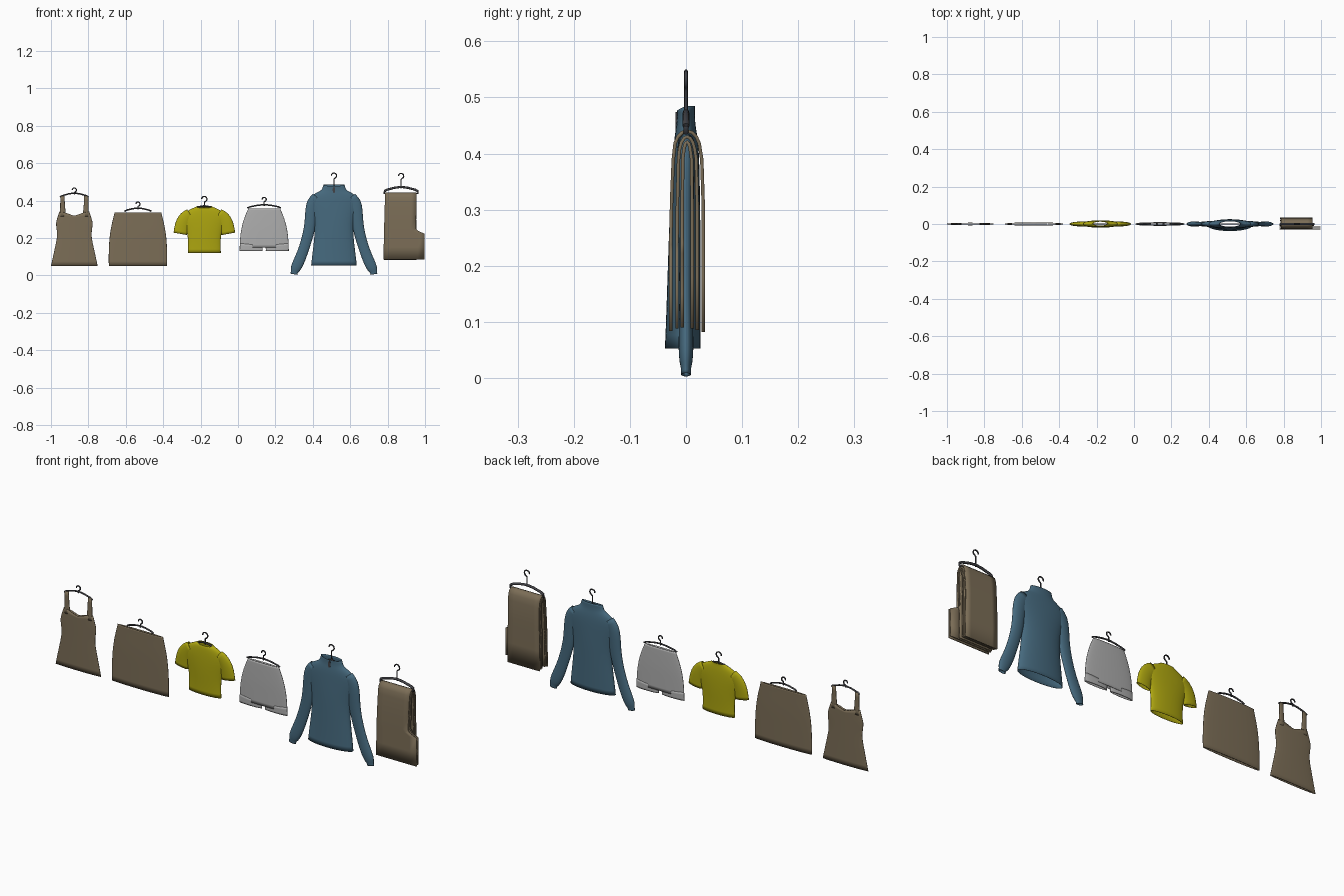
import bpy, bmesh, math
from mathutils import Vector

if "Cube" in bpy.data.objects:
    bpy.data.objects.remove(bpy.data.objects["Cube"])


def mat(name, r, g, b):
    m = bpy.data.materials.new(name)
    m.diffuse_color = (r, g, b, 1)
    m.use_nodes = True
    m.node_tree.nodes["Principled BSDF"].inputs["Base Color"].default_value = m.diffuse_color
    return m


BROWN = mat("brown_cloth", .20, .155, .095)
YELLOW = mat("yellow_cloth", .42, .38, .005)
GREY = mat("grey_cloth", .42, .42, .42)
BLUE = mat("blue_cloth", .06, .14, .205)
DARK = mat("dark_hanger", .055, .055, .062)


def finish(bm, name, material, thick, subdiv=1):
    bmesh.ops.recalc_face_normals(bm, faces=bm.faces)
    me = bpy.data.meshes.new(name)
    bm.to_mesh(me)
    bm.free()
    me.materials.append(material)
    ob = bpy.data.objects.new(name, me)
    bpy.context.collection.objects.link(ob)
    if subdiv:
        s = ob.modifiers.new("smooth", 'SUBSURF')
        s.levels = s.render_levels = subdiv
    s = ob.modifiers.new("cloth", 'SOLIDIFY')
    s.thickness, s.offset = thick, 0
    for p in me.polygons:
        p.use_smooth = True
    return ob


def tube(name, material, cx, rows, rim=None, n=32, side=1, thick=.0015):
    """Open cloth tube; rows are (x, z, half width, half depth, y centre)."""
    bm = bmesh.new()
    rings = []
    for i, (x, z, w, d, y) in enumerate(rows):
        a, b = rows[max(i - 1, 0)], rows[min(i + 1, len(rows) - 1)]
        t = Vector((b[0] - a[0], b[1] - a[1])).normalized()
        ring = []
        for k in range(n):
            an = 2 * math.pi * k / n
            c, s = math.cos(an), math.sin(an)
            dz = rim(c, s) if rim and i == len(rows) - 1 else 0
            ring.append(bm.verts.new((cx + side * (x + t.y * w * c), y + d * s,
                                      z - t.x * w * c + dz)))
        rings.append(ring)
    for a, b in zip(rings, rings[1:]):
        for k in range(n):
            bm.faces.new((a[k], a[(k + 1) % n], b[(k + 1) % n], b[k]))
    return finish(bm, name, material, thick)


def body(name, material, cx, rows, rim=None):
    """Upright tube from rows (z, half width, half depth, y centre)."""
    return tube(name, material, cx, [(0, z, w, d, y) for z, w, d, y in rows], rim)


def hanger(name, cx, neck, top, w, drop, r=.004, bar=None):
    cu = bpy.data.curves.new(name, 'CURVE')
    cu.dimensions = '3D'
    cu.bevel_depth, cu.bevel_resolution, cu.use_fill_caps = 1, 2, True

    def line(pts, rad):
        sp = cu.splines.new('POLY')
        sp.points.add(len(pts) - 1)
        for p, (x, z) in zip(sp.points, pts):
            p.co = (cx + x, 0, z, 1)
            p.radius = rad
    # stem and hook
    q = .014 if top - neck > .05 else .011
    hook = [(0, neck - .008), (0, top - 2.5 * q)]
    for k in range(13):
        a = math.radians(-70 + k * 21)
        hook.append((q * math.cos(a), top - .003 - q + q * math.sin(a)))
    line(hook, .0032)
    # sloping arms
    line([(-w, neck - drop), (-w * .85, neck - drop * .65), (-w * .4, neck - drop * .2),
          (0, neck), (w * .4, neck - drop * .2), (w * .85, neck - drop * .65),
          (w, neck - drop)], r)
    if bar:
        line([(-w, neck - drop), (-w, bar), (w, bar), (w, neck - drop)], r * .8)
    ob = bpy.data.objects.new(name, cu)
    bpy.context.collection.objects.link(ob)
    cu.materials.append(DARK)


# Camisole with straps
C = -.875
body("camisole", BROWN, C, [(.05, .125, .006, 0), (.10, .114, .006, 0), (.15, .103, .006, 0),
     (.19, .094, .006, 0), (.22, .091, .006, 0), (.25, .095, .006, 0), (.28, .099, .006, 0),
     (.30, .093, .006, 0), (.318, .08, .006, 0)], lambda c, s: .022 * min(1, abs(c) * 1.3))
for sd in (-1, 1):
    tube("camisole_strap", BROWN, C, [(.061, .315, .018, .005, 0), (.062, .345, .014, .004, 0),
         (.063, .38, .012, .004, 0), (.064, .425, .011, .004, 0)], n=12, side=sd)
hanger("camisole_hanger", C, .44, .47, .077, .022)

# Skirt
C = -.535
body("skirt", BROWN, C, [(.05, .156, .008, 0), (.10, .157, .008, 0), (.17, .155, .008, 0),
     (.23, .149, .008, 0), (.28, .139, .007, 0), (.325, .127, .006, 0), (.337, .125, .006, 0)])
hanger("skirt_hanger", C, .36, .395, .072, .018)

# Cropped tee with short sleeves
C = -.18
body("tee", YELLOW, C, [(.12, .088, .017, 0), (.16, .086, .017, 0), (.20, .087, .018, 0),
     (.24, .094, .019, 0), (.28, .106, .019, 0), (.315, .112, .018, 0), (.342, .095, .016, 0),
     (.356, .068, .014, 0), (.364, .048, .012, .001), (.367, .038, .011, .002)],
     lambda c, s: .003 + .016 * min(0, s))
for sd in (-1, 1):
    tube("tee_sleeve", YELLOW, C, [(.075, .327, .030, .012, 0), (.098, .312, .036, .012, 0),
         (.117, .282, .037, .012, 0), (.124, .25, .037, .011, 0), (.129, .222, .036, .010, 0)],
         n=20, side=sd)
hanger("tee_hanger", C, .372, .425, .07, .025)

# Shorts with two short legs
C = .14
body("shorts", GREY, C, [(.148, .131, .009, 0), (.18, .130, .009, 0), (.22, .127, .009, 0),
     (.26, .120, .009, 0), (.30, .109, .008, 0), (.34, .093, .007, 0), (.358, .084, .006, 0)])
for sd in (-1, 1):
    tube("shorts_leg", GREY, C, [(.070, .13, .062, .008, 0), (.070, .145, .0615, .008, 0),
         (.068, .165, .062, .008, 0)], n=20, side=sd)
hanger("shorts_hanger", C, .378, .42, .09, .018)

# High-neck sweater
C = .513
body("sweater", BLUE, C, [(.053, .122, .031, -.006), (.10, .117, .030, -.005),
     (.16, .109, .029, -.004), (.22, .103, .028, -.003), (.28, .102, .027, -.002),
     (.34, .115, .025, -.001), (.39, .130, .023, 0), (.42, .124, .021, 0),
     (.44, .098, .018, 0), (.452, .068, .016, 0), (.468, .060, .015, 0),
     (.485, .056, .015, 0)], lambda c, s: .008 * min(0, s))
for sd in (-1, 1):
    tube("sweater_sleeve", BLUE, C, [(.09, .418, .028, .014, 0), (.112, .39, .036, .015, 0),
         (.121, .34, .033, .014, 0), (.126, .28, .030, .013, 0), (.137, .22, .029, .012, 0),
         (.158, .15, .027, .011, 0), (.180, .09, .029, .012, 0), (.199, .05, .029, .013, 0),
         (.209, .028, .024, .011, 0), (.212, .018, .018, .008, 0), (.214, .006, .018, .008, 0)],
         n=20, side=sd)
hanger("sweater_hanger", C, .472, .55, .09, .05)
# keyhole opening at the front of the neck
bpy.ops.mesh.primitive_cylinder_add(vertices=16, radius=1, depth=.006,
                                    location=(C, -.0155, .457), rotation=(math.pi / 2, 0, 0))
key = bpy.context.object
key.name = "neck_keyhole"
key.scale = (.007, .017, 1)
key.data.materials.append(DARK)

# Trousers folded in layers over the hanger bar
for i, (h, top, low) in enumerate(((.029, .440, .084), (.018, .430, .088), (.009, .421, .09))):
    wide = .998 if i < 2 else .955
    x0, y = .785, .002
    path = [(-h, low, .778, wide), (-h, .15, .779, wide), (-h, .222, .780, wide),
            (-h, .238, .781, .962), (-h, .25, .781, .952), (-h * .95, .32, .783, .953),
            (-h * .85, .39, x0, .955)]
    for k in range(1, 8):
        a = math.pi * k / 8
        path.append((-h * .8 * math.cos(a), top - .035 + .035 * math.sin(a), x0, .955))
    path += [(h * .9, .39, x0, .955), (h, .30, .783, .953), (h, .18, .780, .955),
             (h, low - .002, .780, .955)]
    bm = bmesh.new()
    rows = [[bm.verts.new((a + (b - a) * k / 6, y + py, pz)) for k in range(7)]
            for py, pz, a, b in path]
    for a, b in zip(rows, rows[1:]):
        for k in range(6):
            bm.faces.new((a[k], a[k + 1], b[k + 1], b[k]))
    finish(bm, "trouser_layer", BROWN, .006, 0)
hanger("trouser_hanger", .872, .473, .548, .09, .024, .006, .437)
